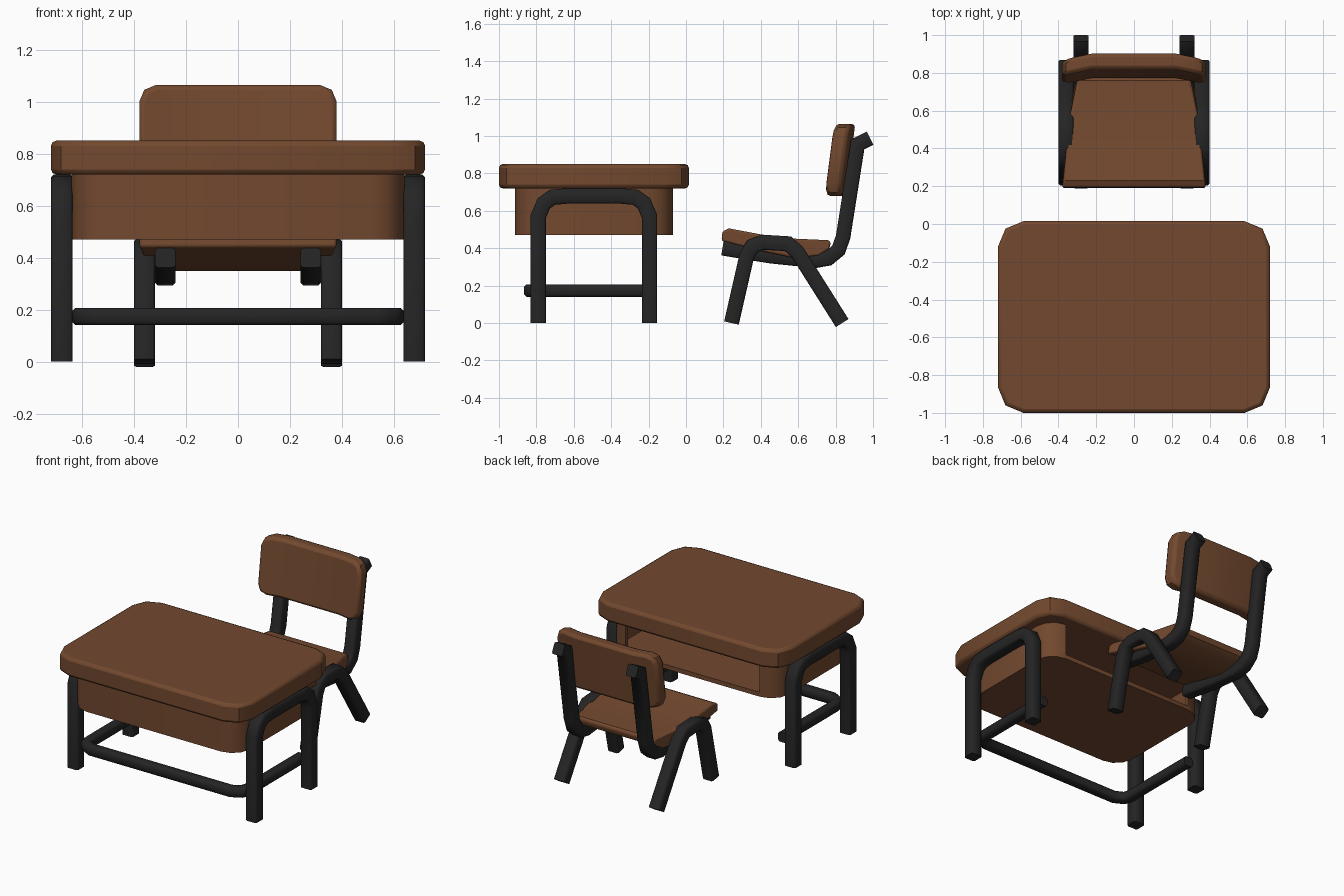
import bpy, bmesh, math
from mathutils import Vector

if "Cube" in bpy.data.objects:
    bpy.data.objects.remove(bpy.data.objects["Cube"])


def material(name, rgb):
    m = bpy.data.materials.new(name)
    m.diffuse_color = (*rgb, 1)
    m.use_nodes = True
    m.node_tree.nodes["Principled BSDF"].inputs["Base Color"].default_value = m.diffuse_color
    return m


WOOD = material("brown wood", (0.17, 0.066, 0.028))
METAL = material("black metal", (0.018, 0.018, 0.018))


def finish(bm, name, mat, bevel=0, angle=35):
    bmesh.ops.recalc_face_normals(bm, faces=bm.faces[:])
    me = bpy.data.meshes.new(name)
    bm.to_mesh(me)
    bm.free()
    ob = bpy.data.objects.new(name, me)
    bpy.context.collection.objects.link(ob)
    me.materials.append(mat)
    bpy.ops.object.select_all(action='DESELECT')
    bpy.context.view_layer.objects.active = ob
    ob.select_set(True)
    bpy.ops.object.shade_smooth_by_angle(angle=math.radians(angle))
    if bevel:
        b = ob.modifiers.new("soft edges", 'BEVEL')
        b.width, b.segments = bevel, 2
        b.limit_method, b.angle_limit = 'ANGLE', math.radians(50)
    return ob


def prism(points, offset):
    """Extrude a closed flat outline by an offset."""
    bm = bmesh.new()
    face = bm.faces.new([bm.verts.new(p) for p in points])
    ext = bmesh.ops.extrude_face_region(bm, geom=[face])
    bmesh.ops.translate(bm, vec=offset,
                        verts=[v for v in ext["geom"] if isinstance(v, bmesh.types.BMVert)])
    return bm


def rounded(hx, y0, y1, r, seg=2):
    """Rounded rectangle, running from the back right corner clockwise."""
    out = []
    corners = ((1, y1 - r, 90), (1, y0 + r, 0), (-1, y0 + r, -90), (-1, y1 - r, -180))
    for s, cy, a0 in corners:
        for i in range(seg + 1):
            a = math.radians(a0 - 90 * i / seg)
            out.append((s * (hx - r) + r * math.cos(a), cy + r * math.sin(a)))
    return out


def tube(name, path, plane_normal, half, chamfer):
    """Sweep a chamfered square along a flat path with mitred bends."""
    n = Vector(plane_normal)
    p = [Vector(q) for q in path]
    c = half - chamfer
    section = [(half, -c), (half, c), (c, half), (-c, half),
               (-half, c), (-half, -c), (-c, -half), (c, -half)]
    bm = bmesh.new()
    rings = []
    for i, q in enumerate(p):
        a = (q - p[i - 1]).normalized() if i else (p[1] - q).normalized()
        b = (p[i + 1] - q).normalized() if i < len(p) - 1 else a
        t = (a + b).normalized()
        side = t.cross(n) / t.dot(a)
        rings.append([bm.verts.new(q + side * u + n * v) for u, v in section])
    for r, s in zip(rings, rings[1:]):
        for k in range(8):
            bm.faces.new((r[k], r[k - 1], s[k - 1], s[k]))
    bm.faces.new(rings[0])
    bm.faces.new(rings[-1])
    return finish(bm, name, METAL, angle=50)


# Desk top
finish(prism([(x, y, 0.72) for x, y in rounded(0.72, -1.0, 0.015, 0.135)], (0, 0, 0.13)),
       "desk_top", WOOD, 0.02)

# Storage box under the top: floor and a wall that is open to the chair
outer = rounded(0.64, -0.915, -0.07, 0.13, 3)
inner = rounded(0.61, -0.885, -0.10, 0.10, 3)
finish(prism([(x, y, 0.47) for x, y in outer], (0, 0, 0.03)), "box_floor", WOOD)
finish(prism([(x, y, 0.50) for x, y in outer + inner[::-1]], (0, 0, 0.225)), "box_wall", WOOD)

# Desk legs: one arch on each side
desk_arch = [(-0.79, 0), (-0.79, 0.57), (-0.76, 0.64), (-0.715, 0.672), (-0.64, 0.679),
             (-0.345, 0.679), (-0.27, 0.672), (-0.225, 0.64), (-0.195, 0.57), (-0.195, 0)]
# Chair legs: an arch with splayed feet on each side
chair_arch = [(0.243, 0), (0.325, 0.36), (0.355, 0.41), (0.41, 0.432), (0.545, 0.424),
              (0.595, 0.38), (0.835, 0)]
# Chair back supports: run below the seat and bend up
back_path = [(0.195, 0.40), (0.45, 0.358), (0.69, 0.333), (0.76, 0.345), (0.815, 0.39),
             (0.84, 0.46), (0.918, 0.955), (0.984, 0.988)]
for s, tag in ((1, "right"), (-1, "left")):
    tube("desk_legs_" + tag, [(s * 0.678, y, z) for y, z in desk_arch], (1, 0, 0), 0.041, 0.009)
    tube("chair_legs_" + tag, [(s * 0.36, y, z) for y, z in chair_arch], (1, 0, 0), 0.04, 0.009)
    tube("back_support_" + tag, [(s * 0.28, y, z) for y, z in back_path], (1, 0, 0), 0.039, 0.009)

# Foot bar: U shape inside the desk legs
half_bar = [(0.605, -0.18), (0.605, -0.75), (0.59, -0.80), (0.53, -0.832)]
bar = half_bar + [(-x, y) for x, y in half_bar[::-1]]
tube("foot_bar", [(x, y, 0.173) for x, y in bar], (0, 0, 1), 0.033, 0.012)

# Chair seat: dished side profile, narrower at the back
profile = [(0.19, 0.44), (0.195, 0.49), (0.23, 0.506), (0.40, 0.474), (0.56, 0.452),
           (0.76, 0.443), (0.775, 0.43), (0.765, 0.395), (0.71, 0.362), (0.58, 0.348),
           (0.40, 0.385)]
bm = prism([(-1, y, z) for y, z in profile], (2, 0, 0))
for v in bm.verts:
    y = v.co.y
    v.co.x *= 0.38 - 0.06 * (y - 0.19) / 0.57 - (0.02 if y > 0.755 else 0)
finish(bm, "seat", WOOD, 0.01)

# Backrest: rounded panel, leaning back with its ends bent forward
bm = prism([(x, 0.82, z) for x, z in rounded(0.38, 0.68, 1.065, 0.065)], (0, 0.085, 0))
for x in (-0.22, 0.22):
    bmesh.ops.bisect_plane(bm, geom=bm.verts[:] + bm.edges[:] + bm.faces[:],
                           plane_co=(x, 0, 0), plane_no=(1, 0, 0))
for v in bm.verts:
    v.co.y -= 0.2 * max(0, abs(v.co.x) - 0.22) + 0.13 * (1.065 - v.co.z)
finish(bm, "backrest", WOOD, 0.02)
